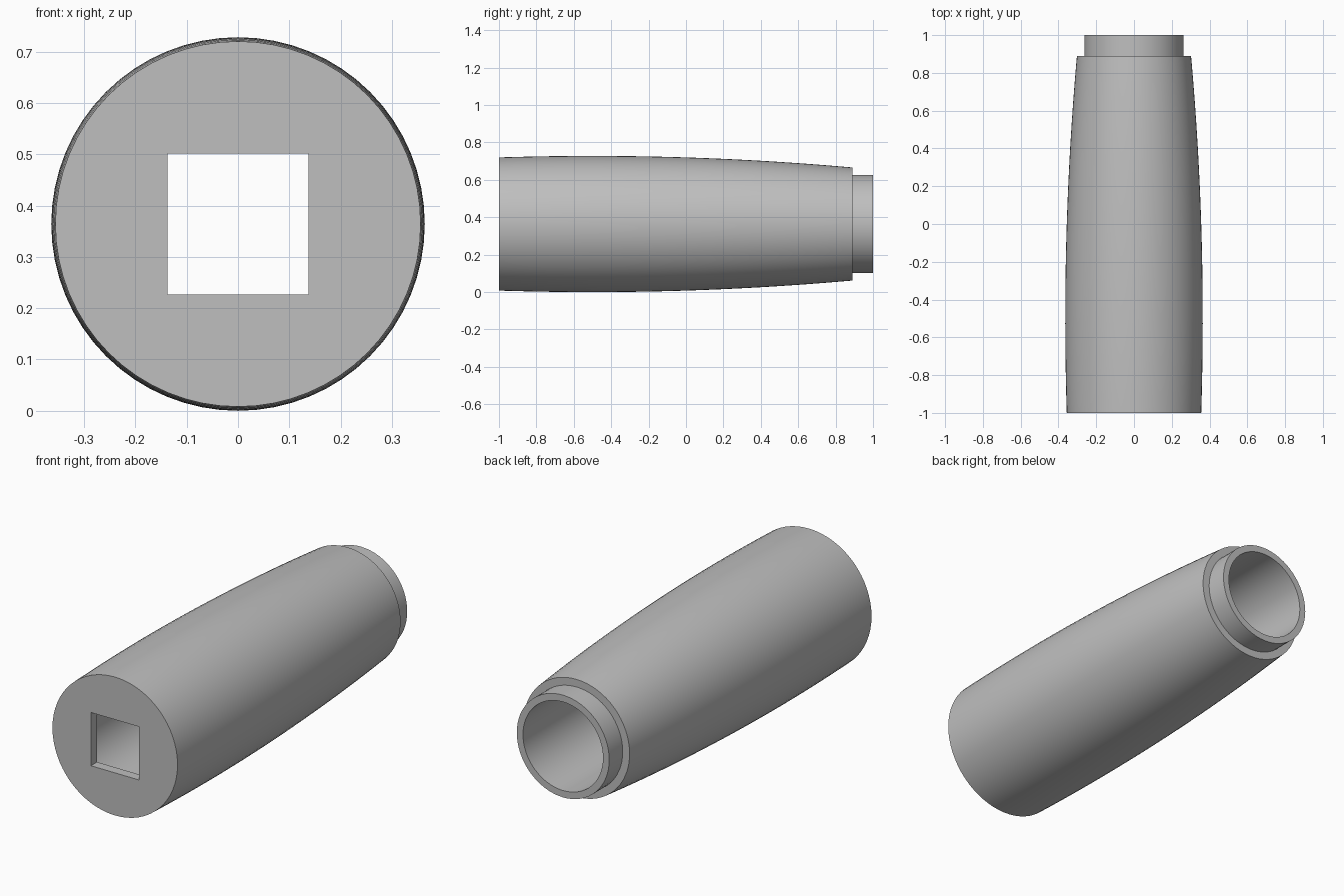
import bpy
import bmesh
import math
from mathutils import Matrix

cube = bpy.data.objects.get("Cube")
if cube:
    bpy.data.objects.remove(cube, do_unlink=True)

SIDES = 64
CENTRE_Z = 0.364
BACK, FRONT, SHOULDER = 1.0, -1.0, 0.89
PLATE, BORE, COLLAR = 0.05, 0.228, 0.263
HOLE = 0.274

grey = bpy.data.materials.new("plain grey")
grey.use_nodes = True
colour = (0.52, 0.52, 0.52, 1)
grey.diffuse_color = colour
grey.node_tree.nodes["Principled BSDF"].inputs["Base Color"].default_value = colour


def body_radius(y):
    """Gentle barrel curve, widest near the front."""
    return 0.364 - 0.032 * (y + 0.5) ** 2


def lathe(name, profile):
    """Turn (radius, y) points around the long axis; zero radius closes an end."""
    bm = bmesh.new()
    verts = [bm.verts.new((0, y, r)) for r, y in profile]
    edges = [bm.edges.new(pair) for pair in zip(verts, verts[1:])]
    bmesh.ops.spin(bm, geom=verts + edges, cent=(0, 0, 0), axis=(0, 1, 0),
                   angle=math.tau, steps=SIDES, use_merge=True)
    bmesh.ops.remove_doubles(bm, verts=bm.verts, dist=0.0001)
    bmesh.ops.recalc_face_normals(bm, faces=bm.faces)
    return finish(name, bm)


def finish(name, bm):
    mesh = bpy.data.meshes.new(name)
    bm.to_mesh(mesh)
    bm.free()
    obj = bpy.data.objects.new(name, mesh)
    obj.location.z = CENTRE_Z
    mesh.materials.append(grey)
    bpy.context.collection.objects.link(obj)
    return obj


# Hollow barrel with a closed front, stepped collar and open bore
steps = 20
outer = [FRONT + (SHOULDER - FRONT) * i / steps for i in range(steps + 1)]
profile = [(0, FRONT)] + [(body_radius(y), y) for y in outer]
profile += [(COLLAR, SHOULDER), (COLLAR, BACK), (BORE, BACK),
            (BORE, FRONT + PLATE), (0, FRONT + PLATE)]
barrel = lathe("barrel_sleeve", profile)

# Square socket through the front plate
bm = bmesh.new()
bmesh.ops.create_cube(bm, size=HOLE, matrix=Matrix.Translation((0, FRONT, 0)))
cutter = finish("socket_cutter", bm)
cutter.hide_render = True

bpy.ops.object.select_all(action="DESELECT")
bpy.context.view_layer.objects.active = barrel
barrel.select_set(True)
cut = barrel.modifiers.new("square socket", "BOOLEAN")
cut.operation = "DIFFERENCE"
cut.solver = "EXACT"
cut.object = cutter
bpy.ops.object.modifier_apply(modifier=cut.name)
bpy.data.objects.remove(cutter, do_unlink=True)

bpy.ops.object.shade_smooth_by_angle(angle=math.radians(30))
